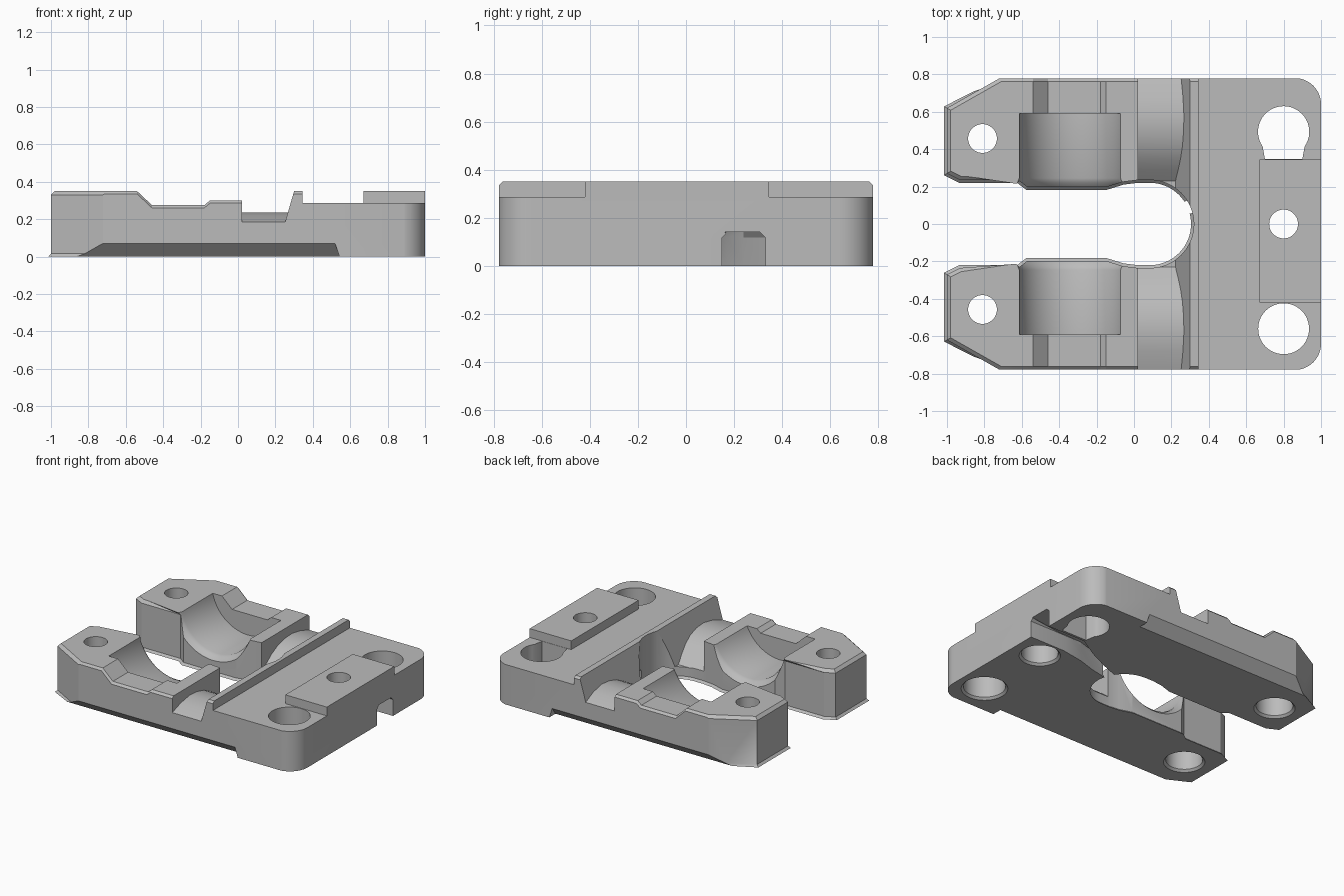
import bpy, bmesh, math
from mathutils import Vector

if "Cube" in bpy.data.objects:
    bpy.data.objects.remove(bpy.data.objects["Cube"], do_unlink=True)

grey = bpy.data.materials.new("plain_grey")
grey.use_nodes = True
GREY = (0.5, 0.5, 0.5, 1)
grey.diffuse_color = GREY
grey.node_tree.nodes["Principled BSDF"].inputs["Base Color"].default_value = GREY


def finish(name, bm):
    bmesh.ops.recalc_face_normals(bm, faces=bm.faces)
    mesh = bpy.data.meshes.new(name)
    bm.to_mesh(mesh)
    bm.free()
    mesh.materials.append(grey)
    obj = bpy.data.objects.new(name, mesh)
    bpy.context.collection.objects.link(obj)
    return obj


def loft(name, rings, bevels=()):
    """Close a stack of equal-length rings; bevels are (edge test, width)."""
    bm = bmesh.new()
    loops = [[bm.verts.new(p) for p in ring] for ring in rings]
    n = len(loops[0])
    for a, b in zip(loops, loops[1:]):
        for i in range(n):
            j = (i + 1) % n
            bm.faces.new((a[i], a[j], b[j], b[i]))
    bm.faces.new(loops[0])
    bm.faces.new(loops[-1])
    for test, width in bevels:
        edges = [e for e in bm.edges if test(*[v.co for v in e.verts])]
        bmesh.ops.bevel(bm, geom=edges, offset=width, segments=1, affect='EDGES')
    return finish(name, bm)


def upright(name, pts, lo, hi, bevels=()):
    return loft(name, [[(x, y, z) for x, y in pts] for z in (lo, hi)], bevels)


def lathe(name, profile, place, steps=48):
    """Stack circles (radius, height); place maps local to model space."""
    turn = [2 * math.pi * i / steps for i in range(steps)]
    return loft(name, [[place(r * math.cos(t), r * math.sin(t), h) for t in turn]
                       for r, h in profile])


def boolean(target, tool, operation):
    tool.hide_render = True
    mod = target.modifiers.new(tool.name, 'BOOLEAN')
    mod.operation, mod.object, mod.solver = operation, tool, 'EXACT'
    bpy.context.view_layer.objects.active = target
    bpy.ops.object.modifier_apply(modifier=mod.name)
    bpy.data.objects.remove(tool, do_unlink=True)


def arc(cx, cy, r, start, end, steps):
    angles = [math.radians(start + (end - start) * i / steps) for i in range(steps + 1)]
    return [(cx + r * math.cos(a), cy + r * math.sin(a)) for a in angles]


# Stepped block: side profile drawn across the width, with chamfered top edges
C = 0.015
profile = [(-1.05, -0.05), (-1.05, 0.35), (-0.54, 0.35), (-0.46, 0.275), (-0.18, 0.275),
           (-0.15, 0.3), (0.1, 0.3), (0.1, 0.35), (0.345, 0.35), (0.345, 0.287),
           (1.05, 0.287), (1.05, -0.05)]
lowered = [(x, z - C if z > 0.2 and (x < 0.3 or z > 0.3) else z) for x, z in profile]
body = loft("clamp_base", [[(x, y, z) for x, z in ring] for ring, y in
                           ((lowered, -0.777), (profile, -0.777 + C),
                            (profile, 0.777 - C), (lowered, 0.777))])

# Raised pad at the mounting end
pad = [(0.67, -0.42), (1.05, -0.42), (1.05, 0.345), (0.67, 0.345)]
boolean(body, upright("pad", pad, 0.1, 0.35), 'UNION')

# Plan outline: rounded mounting end, two arms and the open slot between them
upper = arc(0.86, 0.64, 0.14, 0, 90, 12)
upper += [(-0.7, 0.79), (-1, 0.62), (-1, 0.27), (-0.93, 0.235), (-0.62, 0.235), (-0.57, 0.197),
          (-0.15, 0.197), (-0.06, 0.225), (0.02, 0.235)]
upper += arc(0.085, 0, 0.235, 90, 0, 16)
outline = upper + [(x, -y) for x, y in reversed(upper[:-1])]
top_tip = lambda a, b: min(a.z, b.z) > 0.3 and max(a.x, b.x) < -0.5
low_rim = lambda a, b: max(a.z, b.z) < 0.001 and max(a.x, b.x) < 0.35
boolean(body, upright("outline", outline, 0, 0.352, [(top_tip, 0.022), (low_rim, 0.015)]),
        'INTERSECT')

# Round saddle across both arms, flared where it meets the slot
saddle = [(0.285, -0.59), (0.285, -0.245), (0.295, -0.22), (0.325, -0.19)]
saddle += [(r, -h) for r, h in reversed(saddle)]
boolean(body, lathe("saddle", saddle, lambda a, b, h: (-0.335 + a, h, 0.41 + b), 96), 'DIFFERENCE')

# Humped cross groove with a sloping wall under the ridge
hump = [(-0.85, 0.16), (-0.777, 0.185), (-0.68, 0.218), (-0.58, 0.235), (-0.5, 0.23),
        (-0.42, 0.21), (-0.35, 0.175), (-0.29, 0.13), (-0.23, 0.08)]
floor = hump + [(-y, z) for y, z in reversed(hump)] + [(0.85, 0.45), (-0.85, 0.45)]
boolean(body, loft("groove", [[(0.022, y, z) for y, z in floor],
                              [(0.3 - (0.35 - z) * 0.29, y, z) for y, z in floor]]), 'DIFFERENCE')

# Slanted relief along both lower long edges
for side in (-1, 1):
    tri = [(0.82 * side, -0.04), (0.667 * side, -0.04), (0.82 * side, 0.113)]
    ends = [[(-1.1, y, z) for y, z in tri],
            [(0.555 - max(0, z - 0.03) * 0.6, y, z) for y, z in tri]]
    boolean(body, loft("edge_relief", ends), 'DIFFERENCE')

# Cable channel from the end face to the slot
channel = [(1.1, 0.15), (0.72, 0.15), (0.55, 0.12), (0.42, 0.08), (0.27, 0.05),
           (0.27, 0.12), (0.4, 0.17), (0.55, 0.24), (0.7, 0.33), (1.1, 0.33)]
roof = lambda a, b: min(a.z, b.z) > 0.1
boolean(body, upright("channel", channel, -0.05, 0.14, [(roof, 0.022)]), 'DIFFERENCE')


# Screw holes with wide lower bores, then the two large holes
def drill(x, y, bore, through, depth):
    steps = [(bore + 0.03, -0.015), (bore, 0.015), (bore, depth), (through, depth), (through, 0.5)]
    boolean(body, lathe("hole", steps, lambda a, b, h: (x + a, y + b, h)), 'DIFFERENCE')


for y in (-0.457, 0.457):
    drill(-0.81, y, 0.12, 0.077, 0.15)
drill(0.8, 0, 0.12, 0.077, 0.15)
drill(0.8, -0.56, 0.137, 0.136, 0.2)
keyhole = arc(0.8, 0.493, 0.137, -35, 215, 32) + [(0.7, 0.347), (0.9, 0.347)]
boolean(body, upright("keyhole", keyhole, -0.05, 0.5), 'DIFFERENCE')

# Smooth the curved walls, keep the machined edges crisp
bpy.ops.object.select_all(action='DESELECT')
body.select_set(True)
bpy.context.view_layer.objects.active = body
bpy.ops.object.shade_smooth_by_angle(angle=math.radians(25))
